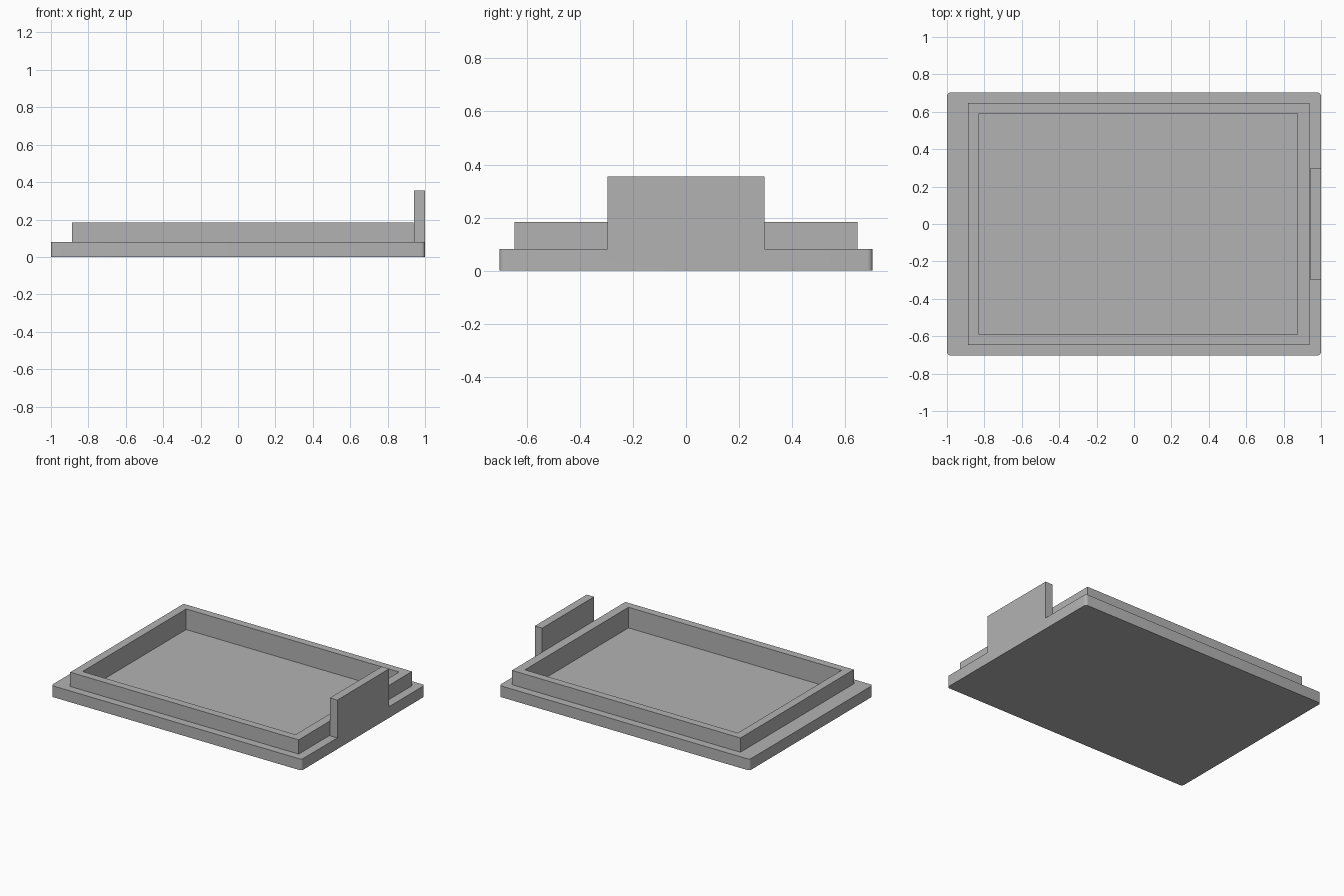
import bpy
import bmesh
import math

cube = bpy.data.objects.get("Cube")
if cube:
    bpy.data.objects.remove(cube, do_unlink=True)

grey = bpy.data.materials.new("plain grey")
grey.use_nodes = True
colour = (0.45, 0.45, 0.45, 1)
grey.diffuse_color = colour
grey.node_tree.nodes["Principled BSDF"].inputs["Base Color"].default_value = colour


def box(name, x, y, z, corner=0):
    """Box between the given (low, high) ranges, with optional rounded upright edges."""
    bm = bmesh.new()
    bmesh.ops.create_cube(bm, size=1)
    for v in bm.verts:
        v.co = [low + (c + 0.5) * (high - low)
                for c, (low, high) in zip(v.co, (x, y, z))]
    if corner:
        upright = [e for e in bm.edges
                   if abs(e.verts[0].co.z - e.verts[1].co.z) > 0.01]
        bmesh.ops.bevel(bm, geom=upright, offset=corner, segments=6,
                        profile=0.5, affect='EDGES')
    mesh = bpy.data.meshes.new(name)
    bm.to_mesh(mesh)
    bm.free()
    mesh.materials.append(grey)
    obj = bpy.data.objects.new(name, mesh)
    bpy.context.collection.objects.link(obj)
    return obj


def combine(obj, other, operation):
    mod = obj.modifiers.new("combine", 'BOOLEAN')
    mod.solver = 'EXACT'
    mod.operation = operation
    mod.object = other
    bpy.context.view_layer.objects.active = obj
    bpy.ops.object.modifier_apply(modifier=mod.name)


# Parts: rounded base plate, raised rim, end tab and the pocket cut through both
base = box("base_plate", (-1, 1), (-0.703, 0.703), (0, 0.081), corner=0.02)
rim = box("raised_rim", (-0.887, 0.937), (-0.646, 0.646), (0.081, 0.184))
tab = box("end_tab", (0.941, 1), (-0.296, 0.296), (0.04, 0.354))
pocket = box("pocket_cutter", (-0.828, 0.873), (-0.591, 0.591), (0.035, 0.3))
pocket.hide_render = True

combine(base, rim, 'UNION')
combine(base, pocket, 'DIFFERENCE')
combine(base, tab, 'UNION')
for helper in (rim, tab, pocket):
    bpy.data.objects.remove(helper, do_unlink=True)
base.name = "tray_with_end_tab"

# Smooth rounded corners, sharp edges elsewhere
bpy.ops.object.select_all(action='DESELECT')
base.select_set(True)
bpy.context.view_layer.objects.active = base
bpy.ops.object.shade_smooth_by_angle(angle=math.radians(30))
